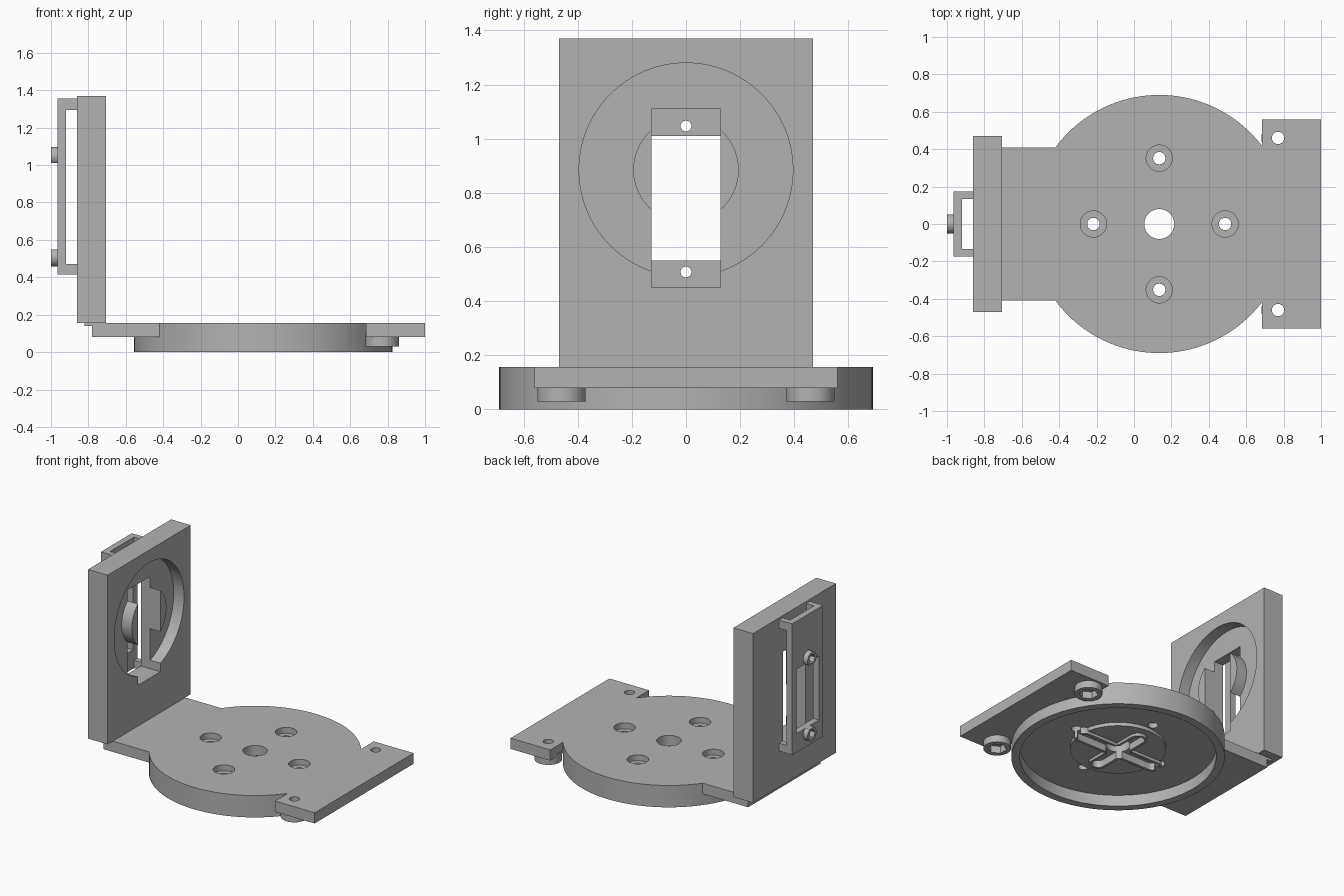
import bpy
import math
from mathutils import Vector

if "Cube" in bpy.data.objects:
    bpy.data.objects.remove(bpy.data.objects["Cube"], do_unlink=True)

grey = bpy.data.materials.new("plain grey")
grey.use_nodes = True
COLOUR = (0.45, 0.45, 0.45, 1)
grey.diffuse_color = COLOUR
grey.node_tree.nodes["Principled BSDF"].inputs["Base Color"].default_value = COLOUR


def box(name, x, y, z):
    """Box given by its (low, high) range on each axis."""
    centre = [(a + b) / 2 for a, b in (x, y, z)]
    bpy.ops.mesh.primitive_cube_add(size=1, location=centre)
    ob = bpy.context.object
    ob.name = name
    ob.scale = [b - a for a, b in (x, y, z)]
    bpy.ops.object.transform_apply(location=True, rotation=True, scale=True)
    return ob


def rod(name, centre, radius, low, high, axis="z", sides=48):
    """Cylinder along z at (x, y), or along x at (y, z)."""
    mid = (low + high) / 2
    along_x = axis == "x"
    loc = (mid, *centre) if along_x else (*centre, mid)
    bpy.ops.mesh.primitive_cylinder_add(
        vertices=sides, radius=radius, depth=high - low, location=loc,
        rotation=(0, math.pi / 2 if along_x else 0, 0))
    ob = bpy.context.object
    ob.name = name
    bpy.ops.object.transform_apply(location=True, rotation=True, scale=True)
    return ob


def combine(ob, others, operation):
    for other in others:
        mod = ob.modifiers.new("shape", "BOOLEAN")
        mod.operation = operation
        mod.solver = "EXACT"
        mod.object = other
        bpy.context.view_layer.objects.active = ob
        bpy.ops.object.modifier_apply(modifier=mod.name)
        bpy.data.objects.remove(other, do_unlink=True)
    return ob


def finish(ob):
    ob.data.materials.clear()
    ob.data.materials.append(grey)
    bpy.ops.object.select_all(action="DESELECT")
    ob.select_set(True)
    bpy.context.view_layer.objects.active = ob
    bpy.ops.object.shade_smooth_by_angle(angle=math.radians(30))


def horn(radius, low, high):
    """Round-ended cross, long along x."""
    parts = [box("arm_x", (CX - 0.29, CX + 0.29), (-radius, radius), (low, high)),
             box("arm_y", (CX - radius, CX + radius), (-0.2, 0.2), (low, high))]
    for s in (-1, 1):
        parts.append(rod("tip", (CX + s * 0.29, 0), radius, low, high))
        parts.append(rod("tip", (CX, s * 0.2), radius, low, high))
    return combine(parts[0], parts[1:], "UNION")


CX = 0.135                      # centre of the round base
FLOOR, TOP = 0.08, 0.157        # underside and top of the flat plate
SIDES = (-1, 1)

# Round base with arm and foot plate
base = rod("base_plate", (CX, 0), 0.69, 0, TOP, sides=128)
combine(base, [rod("recess", (CX, 0), 0.635, -0.1, FLOOR, sides=128)], "DIFFERENCE")
combine(base, [
    box("arm", (-0.78, -0.3), (-0.41, 0.41), (FLOOR, TOP)),
    box("neck", (0.6, 0.8), (-0.41, 0.41), (FLOOR, TOP)),
    box("foot", (0.685, 1), (-0.56, 0.56), (FLOOR, TOP)),
    rod("hub", (CX, 0), 0.31, 0.055, 0.1, sides=64),
    horn(0.06, 0.035, 0.1),
], "UNION")
combine(base, [horn(0.042, -0.1, 0.085),
               rod("centre_hole", (CX, 0), 0.08, -0.1, 0.3)], "DIFFERENCE")
for s in SIDES:
    for point in ((CX + s * 0.352, 0), (CX, s * 0.352)):
        combine(base, [rod("bore", point, 0.07, 0.115, 0.3),
                       rod("screw_hole", point, 0.033, -0.1, 0.3)], "DIFFERENCE")
    # Nut holders below the foot
    point = (0.77, s * 0.46)
    combine(base, [rod("foot_nut", point, 0.0895, 0.03, 0.1)], "UNION")
    combine(base, [rod("hexagon", point, 0.062, -0.1, FLOOR, sides=6),
                   rod("foot_hole", point, 0.033, 0, 0.3)], "DIFFERENCE")
finish(base)

# Upright wall with a ring recess around a flush hub
WALL_Z = 0.885
wall = box("upright_wall", (-0.86, -0.705), (-0.47, 0.47), (TOP, 1.37))
ring = rod("ring_recess", (0, WALL_Z), 0.395, -0.787, -0.6, "x", 96)
combine(ring, [rod("hub", (0, WALL_Z), 0.195, -0.9, -0.5, "x", 64)], "DIFFERENCE")
combine(wall, [ring, box("slot", (-1, -0.5), (-0.127, 0.127), (0.45, 1.11))],
        "DIFFERENCE")
finish(wall)
finish(box("wall_lip", (-0.82, -0.705), (-0.41, 0.41), (0.14, TOP)))

# Motor clamp standing off the wall on four corner posts
clamp = box("motor_clamp", (-0.965, -0.92), (-0.175, 0.175), (0.415, 1.355))
for s in SIDES:
    for low, high in ((0.415, 0.472), (1.295, 1.355)):
        post_y = sorted((s * 0.135, s * 0.175))
        combine(clamp, [box("post", (-0.94, -0.86), post_y, (low, high))], "UNION")
for z in (0.508, 1.047):
    combine(clamp, [rod("clamp_nut", (0, z), 0.05, -1, -0.95, "x")], "UNION")
    combine(clamp, [rod("hexagon", (0, z), 0.034, -1.1, -0.965, "x", 6),
                    rod("clamp_hole", (0, z), 0.02, -1.1, -0.8, "x")], "DIFFERENCE")
combine(clamp, [box("window", (-1.1, -0.8), (-0.127, 0.127), (0.55, 1.01))],
        "DIFFERENCE")
finish(clamp)
